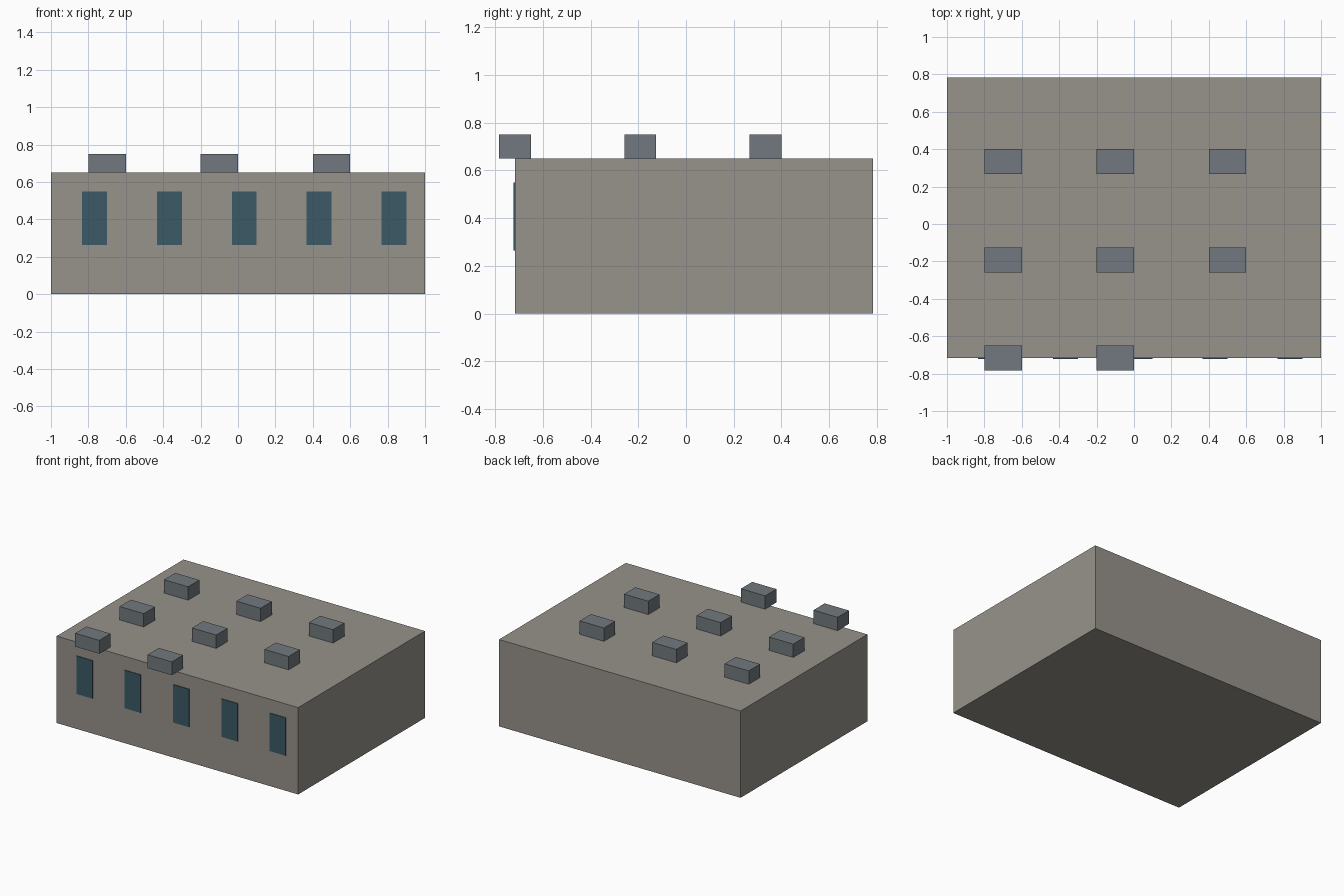
import bpy

if "Cube" in bpy.data.objects:
    bpy.data.objects.remove(bpy.data.objects["Cube"])


def material(name, rgb):
    m = bpy.data.materials.new(name)
    m.diffuse_color = (*rgb, 1.0)
    m.use_nodes = True
    m.node_tree.nodes["Principled BSDF"].inputs["Base Color"].default_value = m.diffuse_color
    return m


def box(name, lo, hi, mat):
    size = [b - a for a, b in zip(lo, hi)]
    centre = [(a + b) / 2 for a, b in zip(lo, hi)]
    bpy.ops.mesh.primitive_cube_add(size=1, location=centre)
    ob = bpy.context.object
    ob.name = name
    ob.scale = size
    bpy.ops.object.transform_apply(location=False, rotation=False, scale=True)
    ob.data.materials.append(mat)
    return ob


concrete = material("concrete", (0.31, 0.29, 0.26))
glass = material("dark_glass", (0.045, 0.10, 0.13))
metal = material("grey_metal", (0.165, 0.19, 0.21))

FRONT, BACK, ROOF = -0.717, 0.783, 0.65

# Main building block
box("building", (-1, FRONT, 0), (1, BACK, ROOF), concrete)

# Row of tall windows, standing slightly proud of the front wall
for i in range(5):
    x = -0.833 + 0.4 * i
    box(f"window_{i + 1}", (x, FRONT - 0.005, 0.264),
        (x + 0.133, FRONT + 0.01, 0.548), glass)

# Eight rooftop units on a 3 x 3 grid with the front right spot empty
count = 0
for y in (0.267, -0.258, -0.783):
    for x in (-0.8, -0.2, 0.4):
        if count == 8:
            break
        count += 1
        box(f"roof_unit_{count}", (x, y, ROOF),
            (x + 0.2, y + 0.133, ROOF + 0.1), metal)
